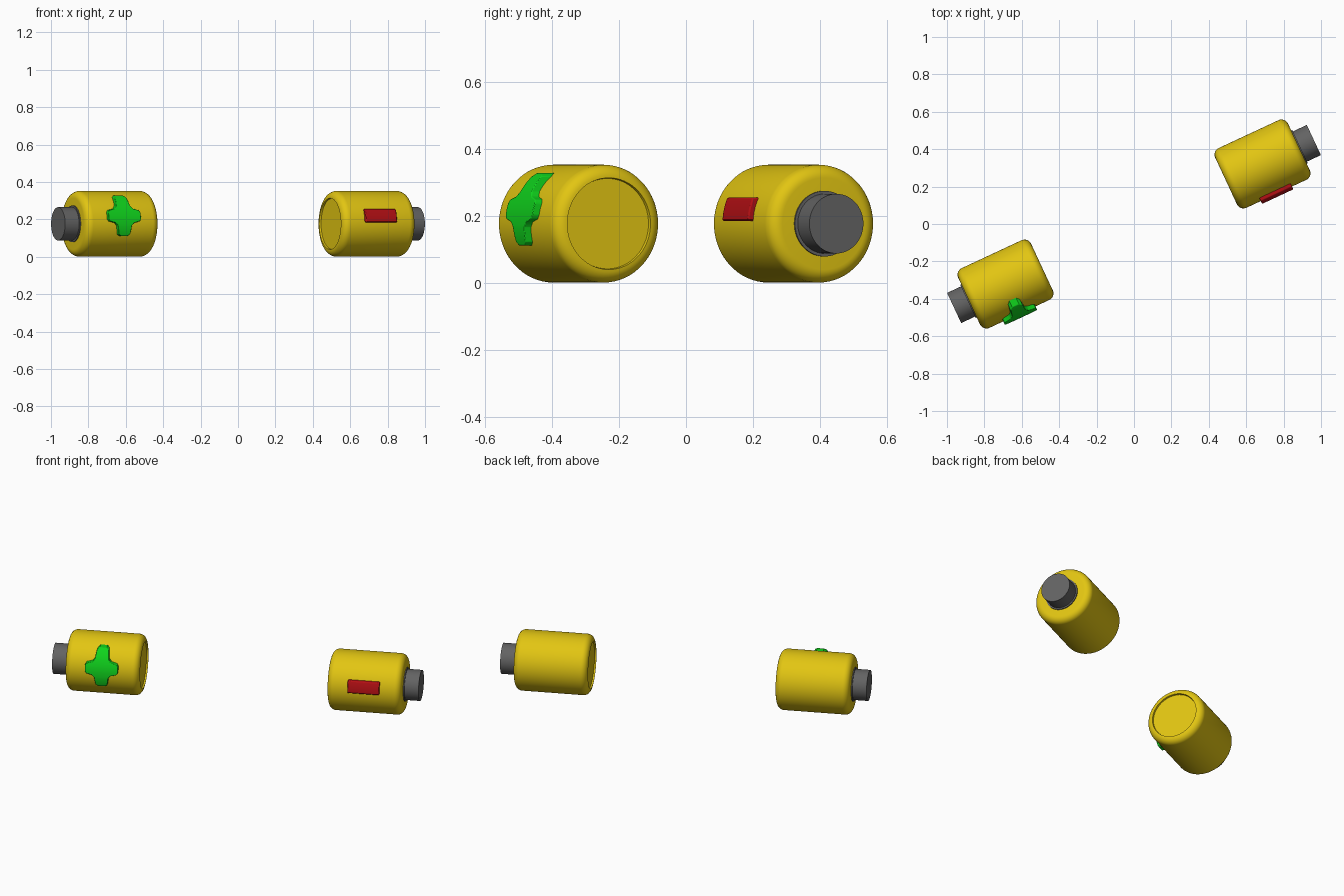
import bpy, bmesh, math
from mathutils import Matrix

old = bpy.data.objects.get("Cube")
if old:
    bpy.data.objects.remove(old, do_unlink=True)

RADIUS, HALF, ROUND = 0.176, 0.215, 0.039
TURN = math.radians(25)


def material(name, rgb):
    m = bpy.data.materials.new(name)
    m.use_nodes = True
    m.diffuse_color = (*rgb, 1)
    m.node_tree.nodes["Principled BSDF"].inputs["Base Color"].default_value = (*rgb, 1)
    return m


YELLOW = material("yellow casing", (0.76, 0.56, 0.006))
GREY = material("grey metal", (0.125, 0.125, 0.125))
GREEN = material("green mark", (0.005, 0.66, 0.012))
RED = material("red mark", (0.46, 0.005, 0.007))


def finish(name, bm, mat, frame):
    bmesh.ops.recalc_face_normals(bm, faces=bm.faces)
    mesh = bpy.data.meshes.new(name)
    bm.to_mesh(mesh)
    bm.free()
    mesh.materials.append(mat)
    obj = bpy.data.objects.new(name, mesh)
    bpy.context.collection.objects.link(obj)
    obj.matrix_world = frame
    bpy.ops.object.select_all(action='DESELECT')
    obj.select_set(True)
    bpy.context.view_layer.objects.active = obj
    bpy.ops.object.shade_smooth_by_angle(angle=math.radians(35))
    return obj


def lathe(name, profile, side, mat, frame):
    """Spin (along, radius) points round the x axis."""
    bm = bmesh.new()
    verts = [bm.verts.new((side * a, 0, r)) for a, r in profile]
    edges = [bm.edges.new(pair) for pair in zip(verts, verts[1:])]
    bmesh.ops.spin(bm, geom=verts + edges, cent=(0, 0, 0), axis=(1, 0, 0),
                   angle=math.tau, steps=64, use_duplicate=False)
    bmesh.ops.remove_doubles(bm, verts=bm.verts, dist=1e-5)
    return finish(name, bm, mat, frame)


def curved_mark(name, outline, outer, mat, frame):
    """Raised plate whose face follows the round casing."""
    bm = bmesh.new()
    bm.faces.new([bm.verts.new((x, 0, z)) for x, z in outline])
    low = min(z for _, z in outline)
    high = max(z for _, z in outline)
    strips = 16
    for i in range(1, strips):
        z = low + (high - low) * i / strips
        bmesh.ops.bisect_plane(bm, geom=bm.verts[:] + bm.edges[:] + bm.faces[:],
                               plane_co=(0, 0, z), plane_no=(0, 0, 1))
    base = bm.verts[:]
    grown = bmesh.ops.extrude_face_region(bm, geom=bm.faces[:], use_keep_orig=True)
    top = [v for v in grown["geom"] if isinstance(v, bmesh.types.BMVert)]
    for group, radius in ((base, RADIUS - 0.012), (top, outer)):
        for v in group:
            v.co.y = -math.sqrt(radius ** 2 - v.co.z ** 2)
    obj = finish(name, bm, mat, frame)
    bevel = obj.modifiers.new("soft edge", 'BEVEL')
    bevel.width, bevel.segments = 0.005, 2
    bevel.limit_method, bevel.angle_limit = 'ANGLE', math.radians(40)
    return obj


# Casing profile: rounded ends, shallow dish in the plain end
arc = [(HALF - ROUND + ROUND * math.sin(a), RADIUS - ROUND + ROUND * math.cos(a))
       for a in (math.radians(11.25 * i) for i in range(9))]
rim = RADIUS - ROUND
casing = [(-HALF + 0.01, 0), (-HALF + 0.01, rim - 0.002)]
casing += [(-a, r) for a, r in reversed(arc)] + arc + [(HALF, 0)]

# Terminal with a thin collar at its foot
terminal = [(HALF - 0.01, 0), (HALF - 0.01, 0.098), (HALF + 0.006, 0.098),
            (HALF + 0.006, 0.089), (HALF + 0.088, 0.089), (HALF + 0.088, 0)]

# Mark outlines, slightly above the middle of the casing
LIFT = 0.043
quarter = [(0.095, 0.018), (0.088, 0.029), (0.054, 0.038),
           (0.041, 0.053), (0.034, 0.098), (0.02, 0.108)]
half = quarter + [(-x, z) for x, z in reversed(quarter)]
plus = [(x, z + LIFT) for x, z in half + [(-x, -z) for x, z in half]]
minus = [(x * 0.092, z * 0.035 + LIFT) for x, z in ((1, -1), (1, 1), (-1, 1), (-1, -1))]

for label, side in (("left", 1), ("right", -1)):
    frame = Matrix.Translation((side * 0.687, side * 0.321, RADIUS)) @ Matrix.Rotation(TURN, 4, 'Z')
    lathe(label + "_casing", casing, side, YELLOW, frame)
    lathe(label + "_terminal", terminal, side, GREY, frame)
    if side < 0:
        curved_mark("plus_mark", plus, 0.198, GREEN, frame)
    else:
        curved_mark("minus_mark", minus, 0.193, RED, frame)
